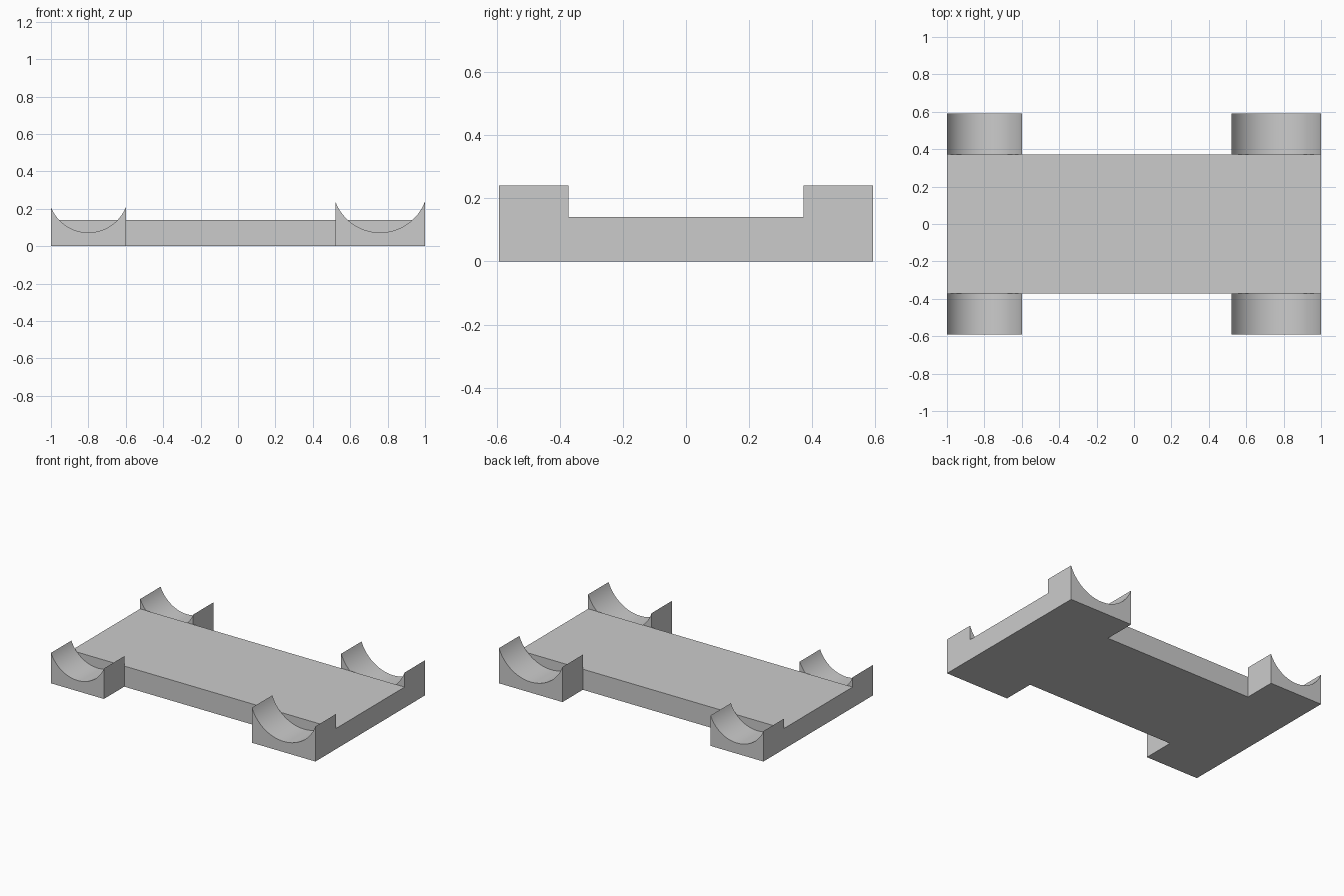
import bpy
import math

cube = bpy.data.objects.get("Cube")
if cube:
    bpy.data.objects.remove(cube, do_unlink=True)

BODY_Y, OUTER_Y, BODY_TOP = 0.372, 0.592, 0.141
ARC_STEPS = 40

grey = bpy.data.materials.new("plain grey")
grey.use_nodes = True
colour = (0.6, 0.6, 0.6, 1)
grey.diffuse_color = colour
grey.node_tree.nodes["Principled BSDF"].inputs["Base Color"].default_value = colour


def extrude_profile(name, profile, y0, y1):
    """Solid from a counter-clockwise (x, z) outline swept from y0 to y1."""
    n = len(profile)
    verts = [(x, y, z) for y in (y0, y1) for x, z in profile]
    faces = [tuple(range(n)), tuple(reversed(range(n, 2 * n)))]
    for i in range(n):
        j = (i + 1) % n
        faces.append((j, i, i + n, j + n))
    mesh = bpy.data.meshes.new(name)
    mesh.from_pydata(verts, [], faces)
    mesh.materials.append(grey)
    obj = bpy.data.objects.new(name, mesh)
    bpy.context.collection.objects.link(obj)
    return obj


def cradle_profile(x0, x1, tip, low):
    """Block outline with a circular trough between two sharp tips."""
    half, sag = (x1 - x0) / 2, tip - low
    radius = (half * half + sag * sag) / (2 * sag)
    spread = math.asin(half / radius)
    points = [(x0, 0), (x1, 0)]
    for i in range(ARC_STEPS + 1):
        a = spread * (1 - 2 * i / ARC_STEPS)
        points.append(((x0 + x1) / 2 + radius * math.sin(a),
                       low + radius * (1 - math.cos(a))))
    return points


# Flat base plate
extrude_profile("base_plate", [(-1, 0), (1, 0), (1, BODY_TOP), (-1, BODY_TOP)],
                -BODY_Y, BODY_Y)

# Wheel cradles: a small pair at one end, a large pair at the other
for size, x0, x1, tip in (("small", -1, -0.6, 0.208), ("large", 0.52, 1, 0.24)):
    outline = cradle_profile(x0, x1, tip, 0.073)
    for side, y0, y1 in (("front", -OUTER_Y, -BODY_Y), ("back", BODY_Y, OUTER_Y)):
        cradle = extrude_profile(f"{size}_cradle_{side}", outline, y0, y1)
        bpy.ops.object.select_all(action='DESELECT')
        cradle.select_set(True)
        bpy.context.view_layer.objects.active = cradle
        bpy.ops.object.shade_smooth_by_angle(angle=math.radians(30))
